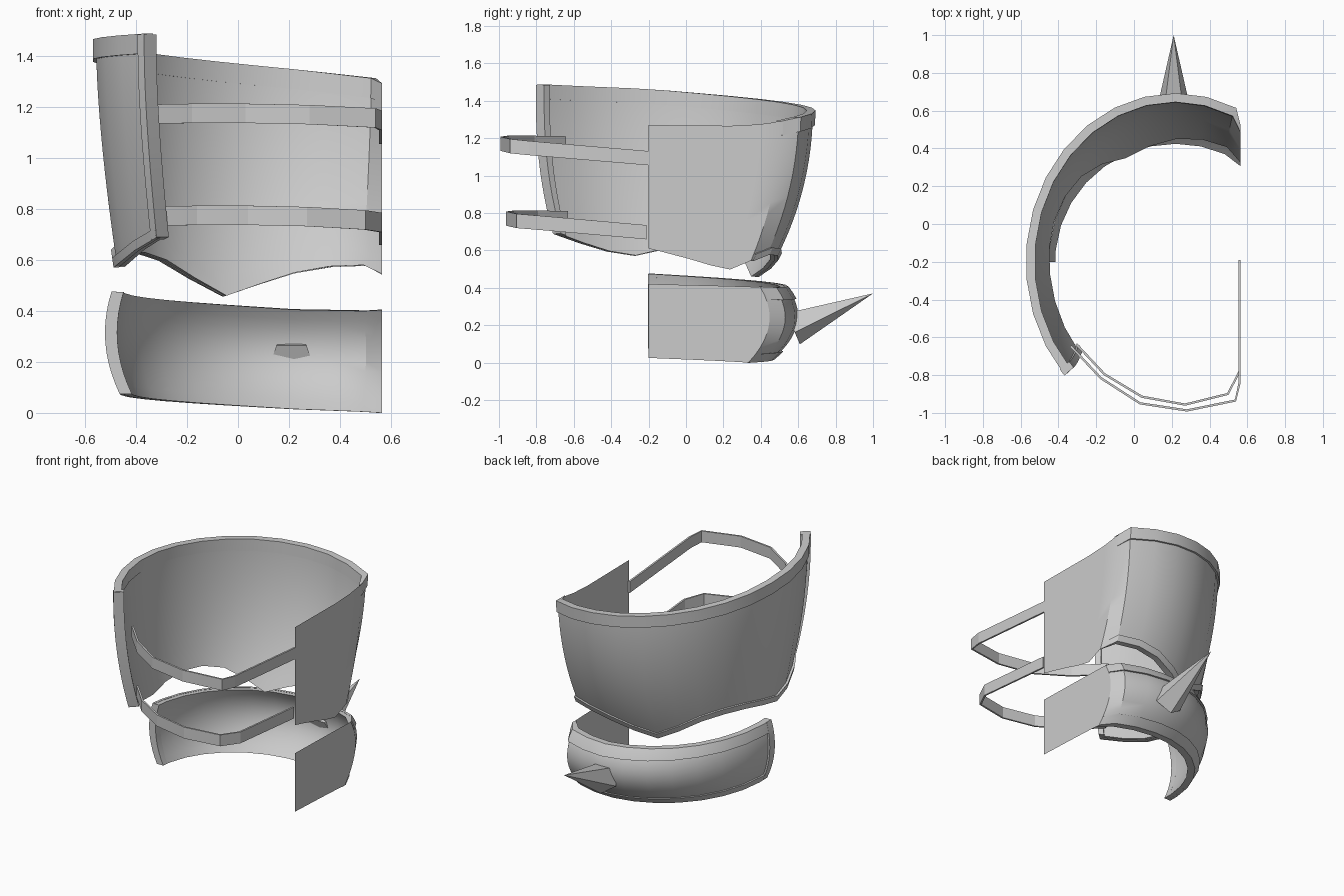
import bpy, bmesh, math
from mathutils import Vector

if "Cube" in bpy.data.objects:
    bpy.data.objects.remove(bpy.data.objects["Cube"])

CX, CY, FLAT = 0.22, -0.2, 0.565   # ring centre and the flat side plane

steel = bpy.data.materials.new("grey_steel")
steel.use_nodes = True
grey = (0.6, 0.6, 0.6, 1)
steel.diffuse_color = grey
steel.node_tree.nodes["Principled BSDF"].inputs["Base Color"].default_value = grey


def make(name, bm, smooth=True):
    bmesh.ops.remove_doubles(bm, verts=bm.verts, dist=0.0005)
    bmesh.ops.recalc_face_normals(bm, faces=bm.faces)
    mesh = bpy.data.meshes.new(name)
    bm.to_mesh(mesh)
    bm.free()
    mesh.materials.append(steel)
    ob = bpy.data.objects.new(name, mesh)
    bpy.context.collection.objects.link(ob)
    if smooth:
        bpy.ops.object.select_all(action='DESELECT')
        ob.select_set(True)
        bpy.context.view_layer.objects.active = ob
        bpy.ops.object.shade_smooth_by_angle(angle=math.radians(30))
    return ob


def curve(table):
    """Linear interpolation over (angle, height) pairs."""
    def f(a):
        for (a0, v0), (a1, v1) in zip(table, table[1:]):
            if a <= a1:
                return v0 + (v1 - v0) * (a - a0) / (a1 - a0)
        return table[-1][1]
    return f


def upper_radii(a, z):
    d = max(0, 1.4 - z) / 0.94
    return 0.78 - 0.10 * d ** 1.5, 0.88 - 0.25 * d ** 2.2


def lower_radii(a, z):
    t = (z - low_bottom(a)) / (low_top(a) - low_bottom(a)) - 0.6
    return 0.73 - 0.16 * t * t, 0.80 - 0.39 * t * t


def patch(name, radii, angles, lo, hi, rows, inner, outer):
    """Curved plate between two heights; flattened where it meets the side plane."""
    bm = bmesh.new()

    def layer(off):
        grid = []
        for a in angles:
            c, s = math.cos(math.radians(a)), math.sin(math.radians(a))
            col = []
            for i in range(rows + 1):
                z = lo(a) + (hi(a) - lo(a)) * i / rows
                rx, ry = radii(a, z)
                x = min(FLAT, CX + (rx + off) * c)
                col.append(bm.verts.new((x, CY + (ry + off) * s, z)))
            grid.append(col)
        return grid

    out, inn = layer(outer), layer(inner)
    for k in range(len(angles) - 1):
        flat = all(abs(v.co.x - FLAT) < 1e-5 for v in out[k] + out[k + 1])
        for i in range(rows):
            for g in ([out] if flat else [out, inn]):
                bm.faces.new((g[k][i], g[k + 1][i], g[k + 1][i + 1], g[k][i + 1]))
        if not flat:
            for i in (0, rows):
                bm.faces.new((out[k][i], out[k + 1][i], inn[k + 1][i], inn[k][i]))
    for k in (0, -1):
        if out[k][0].co.x < FLAT - 0.01:
            for i in range(rows):
                bm.faces.new((out[k][i], out[k][i + 1], inn[k][i + 1], inn[k][i]))
    bmesh.ops.delete(bm, geom=[v for v in bm.verts if not v.link_faces], context='VERTS')
    return make(name, bm)


# Edge heights by angle around the ring
up_top = curve([(0, 1.27), (36, 1.265), (54, 1.29), (66, 1.31), (90, 1.345),
                (180, 1.46), (222, 1.485)])
up_bottom = curve([(0, 0.61), (40, 0.49), (54, 0.545), (66, 0.58), (78, 0.575), (90, 0.55),
                   (114, 0.46), (138, 0.6), (150, 0.63), (165, 0.63), (189, 0.565),
                   (205, 0.62), (222, 0.69)])
low_top = curve([(0, 0.42), (66, 0.4), (90, 0.405), (180, 0.475)])
low_bottom = curve([(0, 0.025), (54, 0), (90, 0.015), (180, 0.075)])


def raised(f, dz):
    return lambda a: f(a) + dz


# Upper guard with its raised edges
up_angles = [0] + list(range(6, 223, 12))
up_rim = [a for a in up_angles if a >= 54]
patch("upper_shell", upper_radii, up_angles, up_bottom, up_top, 12, -0.03, 0)
patch("upper_top_rim", upper_radii, up_rim, raised(up_top, -0.075), raised(up_top, 0.003),
      1, -0.034, 0.013)
patch("upper_bottom_rim", upper_radii, up_rim, raised(up_bottom, -0.003),
      raised(up_bottom, 0.035), 1, -0.005, 0.015)
patch("upper_front_trim", upper_radii, [219.5, 222.3], up_bottom, up_top, 12, -0.05, 0.015)

# Lower guard with its raised edges
low_angles = [0] + list(range(6, 175, 12)) + [180]
low_rim = [a for a in low_angles if a >= 54]
patch("lower_shell", lower_radii, low_angles, low_bottom, low_top, 10, -0.035, 0)
patch("lower_top_rim", lower_radii, low_rim, raised(low_top, -0.065), raised(low_top, 0.002),
      2, -0.005, 0.012)
patch("lower_bottom_rim", lower_radii, low_rim, raised(low_bottom, -0.001),
      raised(low_bottom, 0.045), 2, -0.005, 0.012)
patch("lower_end_trim", lower_radii, [176.5, 180.2], low_bottom, low_top, 10, -0.036, 0.012)


# Straps across the open front
def strap(name, path, half=0.038, thick=0.012):
    bm = bmesh.new()
    pts = [Vector(p) for p in path]
    rings = []
    for i, p in enumerate(pts):
        t = pts[min(i + 1, len(pts) - 1)] - pts[max(i - 1, 0)]
        n = Vector((-t.y, t.x, 0)).normalized() * thick
        rings.append([bm.verts.new(p + o + Vector((0, 0, h)))
                      for o, h in ((n * 0, -half), (n, -half), (n, half), (n * 0, half))])
    for r, q in zip(rings, rings[1:]):
        for i in range(4):
            bm.faces.new((r[i], r[i - 1], q[i - 1], q[i]))
    bm.faces.new(rings[0])
    bm.faces.new(rings[-1])
    make(name, bm, smooth=False)


strap("upper_strap", [(-0.34, -0.65, 1.172), (-0.18, -0.82, 1.175), (0.03, -0.955, 1.175),
                      (0.28, -0.993, 1.17), (0.54, -0.94, 1.157), (FLAT, -0.84, 1.147),
                      (FLAT, -0.19, 1.092)])
strap("lower_strap", [(-0.31, -0.64, 0.772), (-0.16, -0.8, 0.775), (0.04, -0.92, 0.775),
                      (0.27, -0.962, 0.77), (0.5, -0.905, 0.757), (FLAT, -0.78, 0.747),
                      (FLAT, -0.21, 0.697)])

# Five-sided spike on the back of the lower guard
bm = bmesh.new()
base, tip = Vector((0.21, 0.57, 0.19)), Vector((0.21, 1.0, 0.37))
up = Vector((1, 0, 0)).cross(tip - base).normalized()
ring = []
for k in range(5):
    a = math.radians(-90 + 72 * k)
    ring.append(bm.verts.new(base + Vector((math.cos(a), 0, 0)) * 0.1 + up * math.sin(a) * 0.1))
point = bm.verts.new(tip)
bm.faces.new(ring)
for k in range(5):
    bm.faces.new((ring[k - 1], ring[k], point))
make("back_spike", bm, smooth=False)
